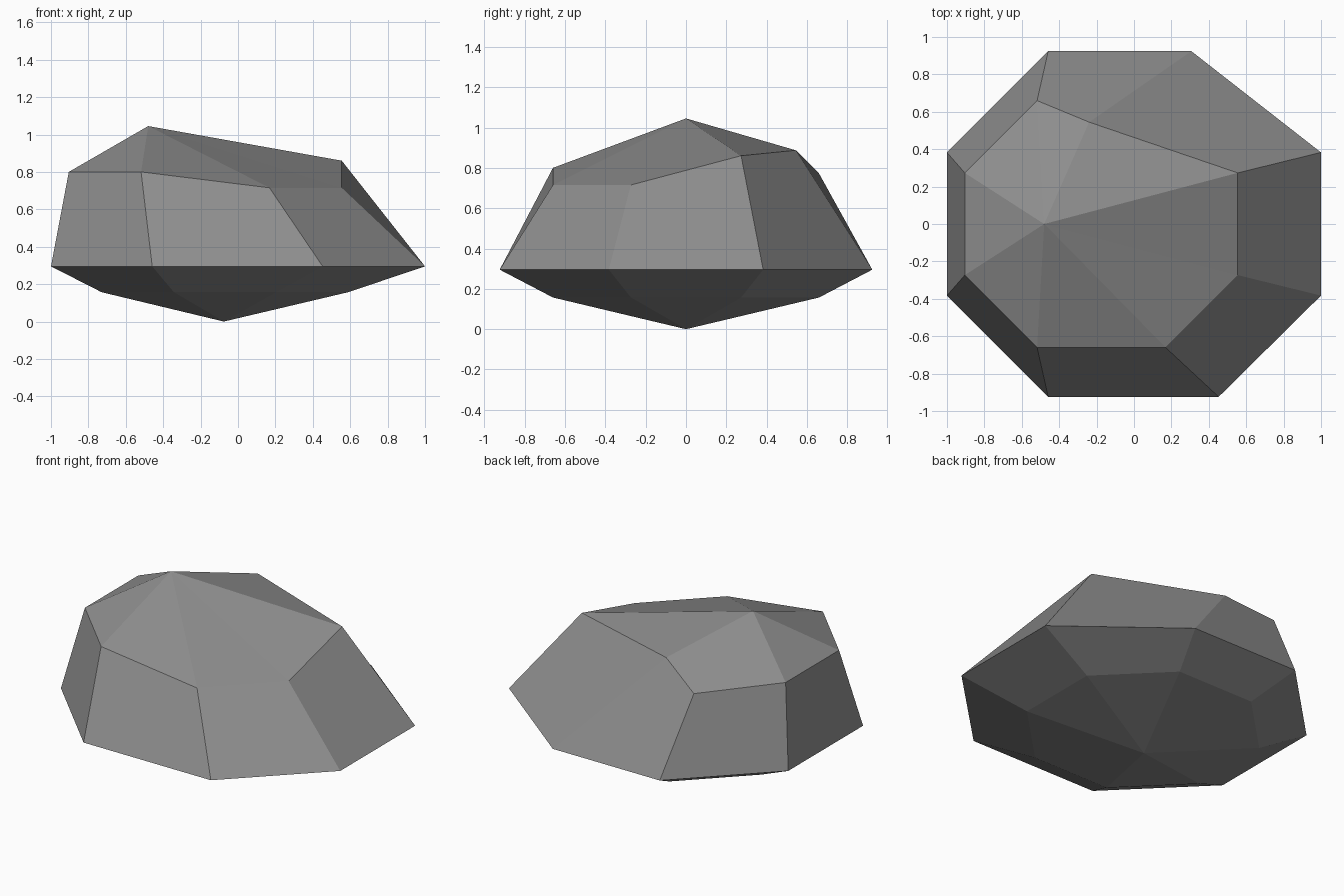
import bpy, bmesh, math

if "Cube" in bpy.data.objects:
    bpy.data.objects.remove(bpy.data.objects["Cube"])

stone = bpy.data.materials.new("grey stone")
stone.diffuse_color = (0.27, 0.27, 0.27, 1)
stone.use_nodes = True
stone.node_tree.nodes["Principled BSDF"].inputs["Base Color"].default_value = stone.diffuse_color

bm = bmesh.new()


def ring(cx, radius, z, tweaks={}):
    """Eight-sided ring; tweaks shift single corners by (dx, dy, dz)."""
    verts = []
    for k in range(8):
        a = math.radians(22.5 + 45 * k)
        dx, dy, dz = tweaks.get(k, (0, 0, 0))
        verts.append(bm.verts.new((cx + radius * math.cos(a) + dx,
                                   radius * math.sin(a) + dy, z + dz)))
    return verts


# Tapered underside, wide waist and chipped shoulder
under = ring(-0.07, 0.714, 0.157)
waist = ring(-0.076, 1.0, 0.295,
             {0: (0.152, 0, 0), 6: (0.146, 0, 0), 7: (0.152, 0, 0)})
shoulder = ring(-0.245, 0.714, 0.80,
                {0: (0.14, 0, 0.06), 1: (-0.268, -0.115, 0.087), 2: (0, 0, -0.028),
                 6: (0.14, 0, -0.085), 7: (0.14, 0, -0.085)})
bottom = bm.verts.new((-0.076, 0, 0))
top = bm.verts.new((-0.48, 0, 1.045))

# Skin the rings and close both ends
for k in range(8):
    n = (k + 1) % 8
    bm.faces.new((bottom, under[n], under[k]))
    bm.faces.new((under[k], under[n], waist[n], waist[k]))
    bm.faces.new((waist[k], waist[n], shoulder[n], shoulder[k]))
    bm.faces.new((shoulder[k], shoulder[n], top))
bmesh.ops.recalc_face_normals(bm, faces=bm.faces)

mesh = bpy.data.meshes.new("rock")
bm.to_mesh(mesh)
bm.free()
mesh.materials.append(stone)
bpy.context.collection.objects.link(bpy.data.objects.new("rock", mesh))
